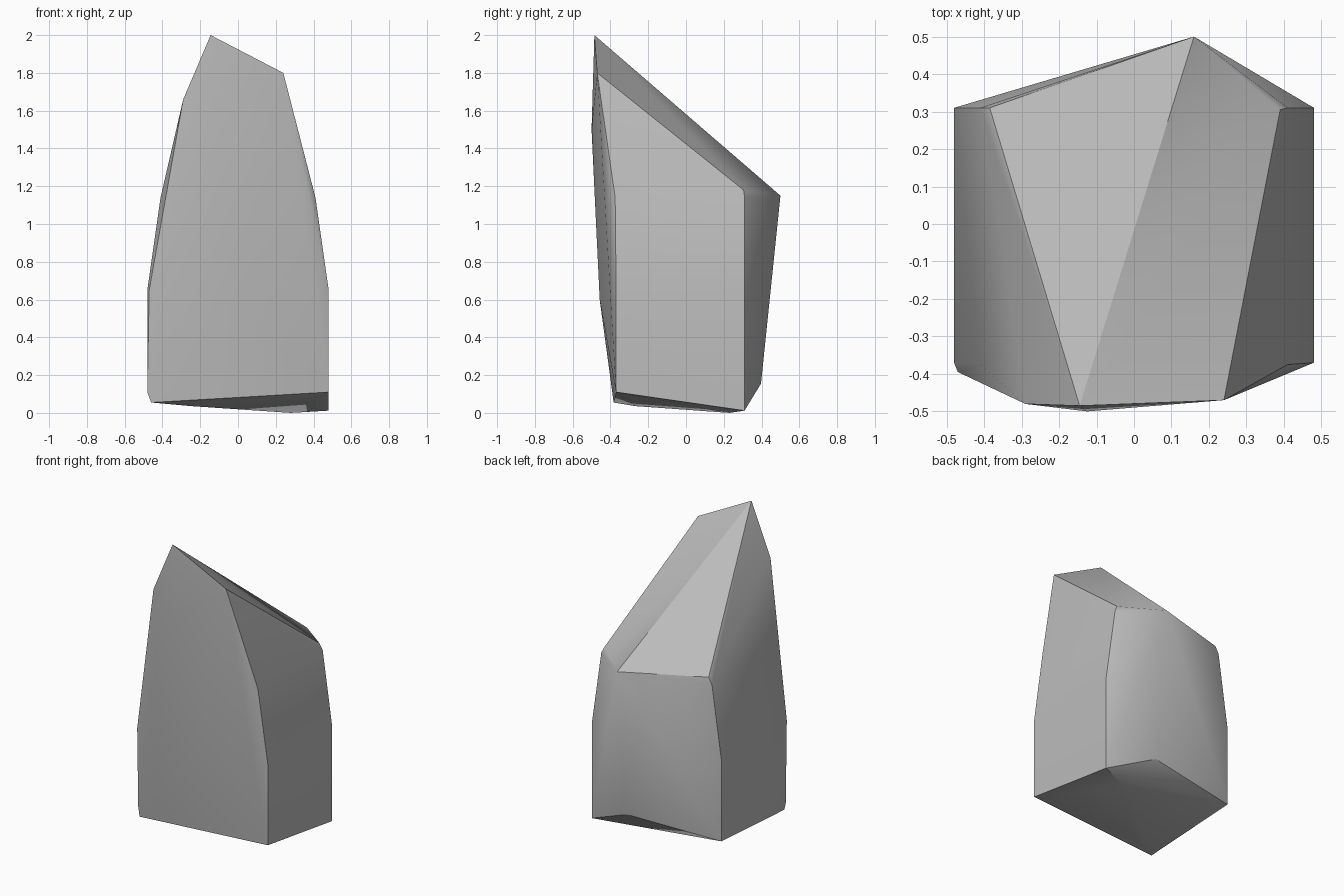
import bpy, bmesh, math

cube = bpy.data.objects.get("Cube")
if cube:
    bpy.data.objects.remove(cube, do_unlink=True)

# Plain stone colour
stone = bpy.data.materials.new("grey_stone")
stone.use_nodes = True
colour = (0.5, 0.5, 0.5, 1)
stone.diffuse_color = colour
stone.node_tree.nodes["Principled BSDF"].inputs["Base Color"].default_value = colour

# Corner points of the boulder, grouped by region
slanted_top = [(-.145, -.485, 2), (.24, -.47, 1.8), (.16, .5, 1.15),
               (-.385, .31, 1.187), (.39, .305, 1.18)]
flanks = [(s * x, y, z) for s in (-1, 1)
          for x, y, z in ((.41, .31, 1.14), (.41, -.375, 1.14),
                          (.48, .31, .65), (.48, -.37, .65), (.48, -.37, .11))]
front = [(-.29, -.48, 1.66), (-.125, -.5, 1.5), (0, -.457, .6),
         (-.47, -.395, .65), (.39, -.4, 1.05)]
base = [(.48, .31, .012), (-.48, .31, .113), (-.46, -.383, .055),
        (.28, .23, 0), (-.25, -.27, .036), (.16, .397, .155)]

# Wrap a chiselled skin around the corners
bm = bmesh.new()
for point in slanted_top + flanks + front + base:
    bm.verts.new(point)
bmesh.ops.convex_hull(bm, input=bm.verts)
bmesh.ops.delete(bm, geom=[v for v in bm.verts if not v.link_faces], context='VERTS')
bmesh.ops.dissolve_limit(bm, angle_limit=math.radians(1), verts=bm.verts, edges=bm.edges)
bmesh.ops.recalc_face_normals(bm, faces=bm.faces)
mesh = bpy.data.meshes.new("boulder")
bm.to_mesh(mesh)
bm.free()
mesh.materials.append(stone)

boulder = bpy.data.objects.new("boulder", mesh)
bpy.context.collection.objects.link(boulder)

# Soften the shallow creases only
bpy.ops.object.select_all(action='DESELECT')
boulder.select_set(True)
bpy.context.view_layer.objects.active = boulder
bpy.ops.object.shade_smooth_by_angle(angle=math.radians(30))
